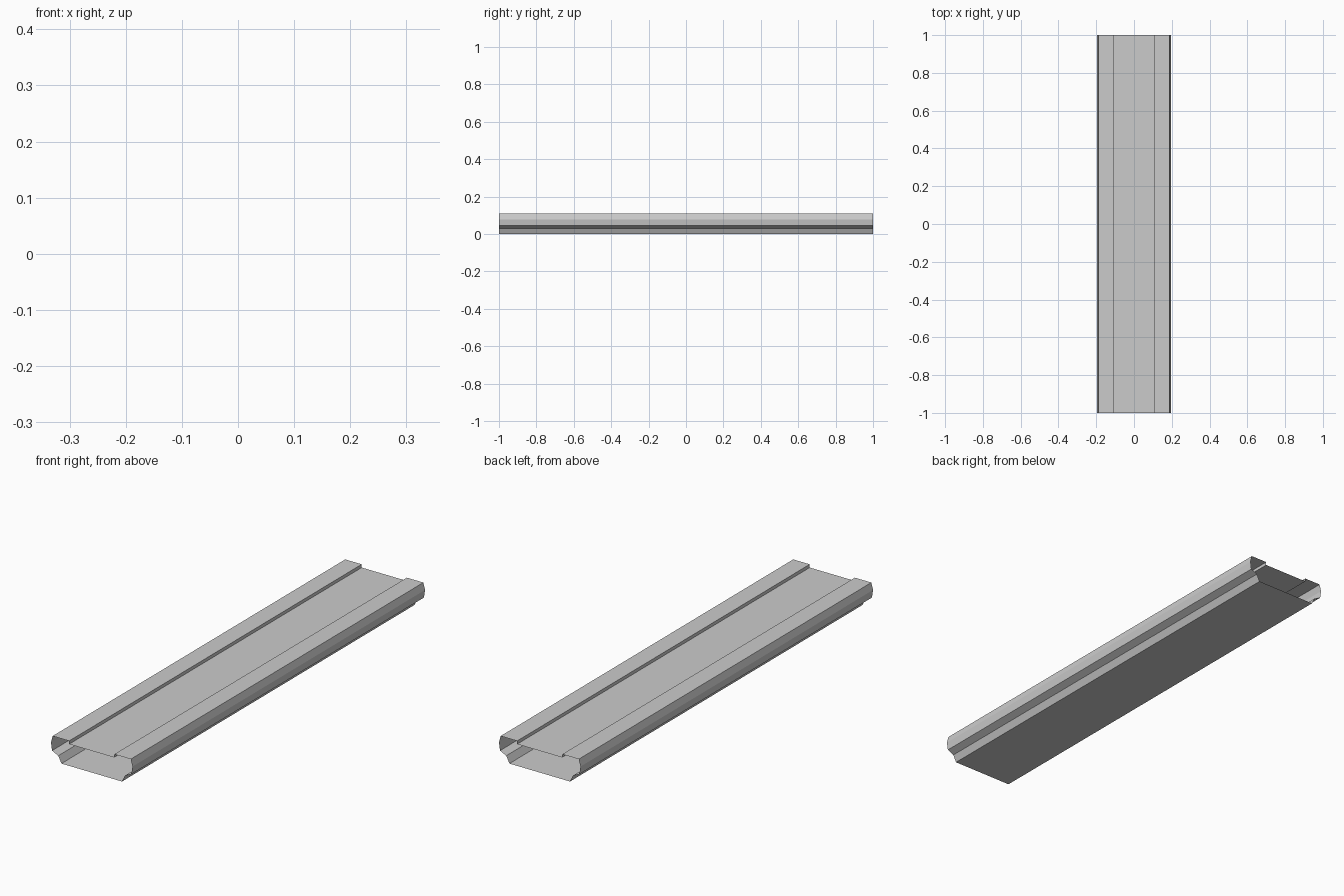
import bpy, bmesh

if "Cube" in bpy.data.objects:
    bpy.data.objects.remove(bpy.data.objects["Cube"])

# Right half of the open-ended tube's cross-section (x, z), bottom to recessed top
HALF = [(0.145, 0.0), (0.16, 0.03), (0.19, 0.044), (0.195, 0.078),
        (0.187, 0.108), (0.108, 0.108), (0.108, 0.094)]


def extrude_profile(name, points, y0, y1):
    bm = bmesh.new()
    front = [bm.verts.new((x, y0, z)) for x, z in points]
    back = [bm.verts.new((x, y1, z)) for x, z in points]
    n = len(points)
    for i in range(n):
        j = (i + 1) % n
        bm.faces.new((front[i], front[j], back[j], back[i]))
    bmesh.ops.recalc_face_normals(bm, faces=bm.faces)
    mesh = bpy.data.meshes.new(name)
    bm.to_mesh(mesh)
    bm.free()
    obj = bpy.data.objects.new(name, mesh)
    bpy.context.collection.objects.link(obj)
    return obj


# Beam shell: mirrored profile swept along y, both ends left open
profile = HALF + [(-x, z) for x, z in reversed(HALF)]
extrude_profile("beam_shell", profile, -1.0, 1.0)
